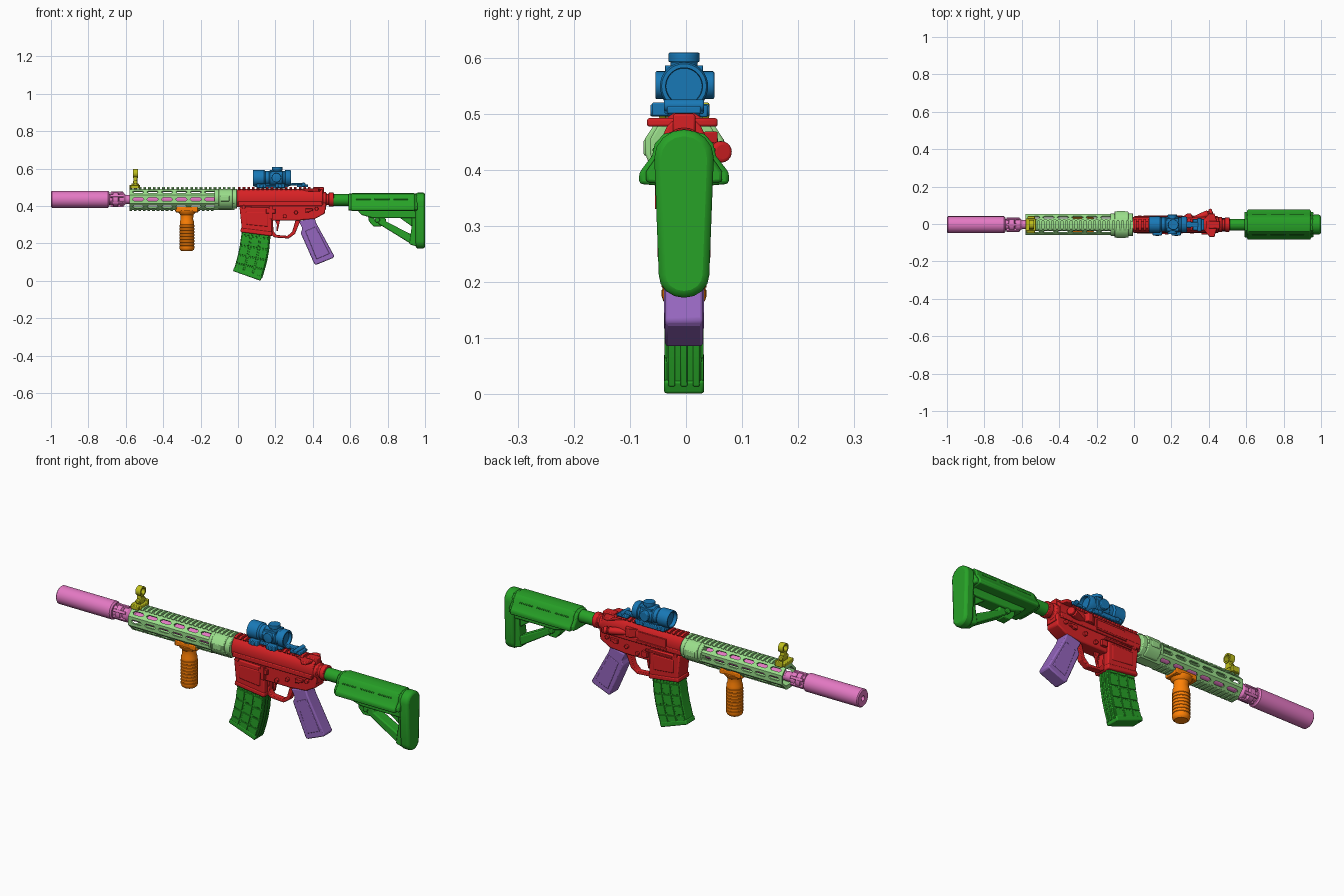
import bpy, bmesh
from math import sin, cos, pi, radians
from mathutils import Matrix, Vector

Y0 = -0.0035      # centre plane
BORE = 0.435      # barrel height

COLS = dict(pink=(.89, .47, .76), mint=(.6, .87, .54), yellow=(.74, .74, .13), orange=(1, .5, .05),
            red=(.84, .15, .16), green=(.17, .63, .17), purple=(.58, .4, .74), blue=(.12, .47, .71))
MATS = {}
for k, c in COLS.items():
    MATS[k] = bpy.data.materials.new(k)
    MATS[k].diffuse_color = (*[x ** 2.2 for x in c], 1)   # display to linear

PUT = {'x': lambda a, b, t: (t, a, b), 'y': lambda a, b, t: (a, t, b), 'z': lambda a, b, t: (a, b, t)}


def prism(axis, lo, hi, pts):
    """Outline in the two other axes, extruded along axis."""
    n = len(pts)
    v = [PUT[axis](a, b, t) for t in (lo, hi) for a, b in pts]
    f = [tuple(range(n)), tuple(range(n, 2 * n))]
    return v, f + [(i, (i + 1) % n, n + (i + 1) % n, n + i) for i in range(n)]


def box(x0, x1, y0, y1, z0, z1):
    return prism('z', z0, z1, [(x0, y0), (x1, y0), (x1, y1), (x0, y1)])


def lathe(axis, ca, cb, prof, n=28, phase=0, closed=False):
    """Profile of (position, radius) turned about an axis."""
    v = [PUT[axis](ca + r * cos(phase + 2 * pi * i / n), cb + r * sin(phase + 2 * pi * i / n), t)
         for t, r in prof for i in range(n)]
    m = len(prof)
    f = [(j * n + i, j * n + (i + 1) % n, (j + 1) % m * n + (i + 1) % n, (j + 1) % m * n + i)
         for j in range(m if closed else m - 1) for i in range(n)]
    if not closed:
        f += [tuple(range(n)), tuple(range((m - 1) * n, m * n))]
    return v, f


def turn(solid, mat):
    return [tuple(mat @ Vector(p)) for p in solid[0]], solid[1]


def build(name, col, bevel, *solids):
    v, f = [], []
    for sv, sf in solids:
        f += [tuple(i + len(v) for i in q) for q in sf]
        v += sv
    me = bpy.data.meshes.new(name)
    me.from_pydata(v, [], f)
    bm = bmesh.new()
    bm.from_mesh(me)
    bmesh.ops.recalc_face_normals(bm, faces=bm.faces)
    bm.to_mesh(me)
    bm.free()
    ob = bpy.data.objects.new(name, me)
    ob.location.y = Y0
    bpy.context.collection.objects.link(ob)
    if col:
        me.materials.append(MATS[col])
    if bevel:
        b = ob.modifiers.new('bevel', 'BEVEL')
        b.width, b.segments, b.limit_method, b.angle_limit = bevel, 2, 'ANGLE', radians(35)
    return ob


def rail(x0, x1, z, up=1, pitch=.024):
    """Toothed accessory rail."""
    def sec(h0, h1, h2, w0, w1):
        return [(-w0, z + up * h0), (-w1, z + up * h1), (-w0 * .85, z + up * h2),
                (w0 * .85, z + up * h2), (w1, z + up * h1), (w0, z + up * h0)]
    out = [prism('x', x0, x1, sec(-.012, -.006, -.001, .02, .022))]
    n = int((x1 - x0) / pitch)
    for i in range(n):
        a = x0 + (x1 - x0) * i / n
        out.append(prism('x', a, a + pitch * .58, sec(-.006, .002, .009, .022, .03)))
    return out


# Suppressor, muzzle device and barrel
build('suppressor', 'pink', 0, lathe('x', 0, BORE, [(-.9, .013), (-1, .013), (-1, .04), (-.995, .045), (-.695, .045),
      (-.688, .038), (-.688, .03), (-.67, .03), (-.667, .038), (-.642, .038), (-.636, .026), (-.625, .026)], 36))
build('muzzle_collar', 'pink', .002, lathe('x', 0, BORE, [(-.635, .028), (-.63, .034), (-.61, .034), (-.6, .024), (-.57, .024)]),
      *[turn(box(-.682, -.612, -.007, .007, .025, .041), Matrix.Translation((0, 0, BORE)) @ Matrix.Rotation(i * pi / 3, 4, 'X'))
        for i in range(6)])
build('barrel', 'pink', 0, lathe('x', 0, BORE, [(-.59, .022), (-.5, .024), (-.3, .026), (-.05, .028)]))

# Handguard: octagonal tube with slots cut through
guard = build('handguard', 'mint', 0, lathe('x', 0, BORE, [(-.58, .0605), (-.02, .0605), (-.02, .05), (-.58, .05)],
                                            8, pi / 8, True))
for k, ang in enumerate((0, pi / 4, -pi / 4)):
    slots = []
    for i in range(6):
        a, b = -.565 + i * .077, -.502 + i * .077
        cap = [(a, 0), (a + .01, -.009), (b - .01, -.009), (b, 0), (b - .01, .009), (a + .01, .009)]
        slots.append(turn(prism('y', -.12, .12, cap),
                          Matrix.Translation((0, 0, BORE)) @ Matrix.Rotation(ang, 4, 'X')))
    cutter = build(f'slot_cutter_{k}', None, 0, *slots)
    cutter.hide_render = True
    cutter.hide_set(True)
    m = guard.modifiers.new('slots', 'BOOLEAN')
    m.object, m.operation = cutter, 'DIFFERENCE'
build('handguard_top_rail', 'mint', 0, *rail(-.58, -.005, .491))
build('handguard_bottom_rail', 'mint', 0, *rail(-.58, -.12, .383, -1))
collar = [(-.035, .385), (-.06, .405), (-.07, .43), (-.07, .455), (-.055, .478), (-.03, .49)]
collar += [(-y, z) for y, z in reversed(collar)]
build('handguard_collar', 'mint', .004, prism('x', -.105, -.03, collar),
      prism('x', -.125, -.005, [(y * .87, BORE + (z - BORE) * .97) for y, z in collar]),
      *[box(-.095, -.045, s * .06 - .012, s * .06 + .012, .425, .455) for s in (-1, 1)])

# Front sight
build('front_sight', 'yellow', .003, box(-.58, -.525, -.034, .034, .493, .513), box(-.57, -.53, .03, .045, .492, .52),
      box(-.575, -.53, -.045, -.03, .492, .512),
      prism('x', -.56, -.538, [(-.02, .51), (.02, .51), (.013, .56), (-.013, .56)]),
      lathe('y', -.549, .528, [(-.026, .012), (.026, .012)], 16))
build('front_sight_ring', 'yellow', 0, lathe('x', 0, .574, [(-.562, .024), (-.534, .024), (-.534, .016), (-.562, .016)], 24, 0, True),
      lathe('z', -.548, 0, [(.55, .004), (.577, .003)], 8))

# Vertical foregrip with ribs
ribs = [(.16, .03), (.166, .037)]
for i in range(8):
    z = .175 + i * .016
    ribs += [(z, .04), (z + .011, .04), (z + .0125, .038), (z + .0145, .038)]
ribs += [(.315, .038), (.33, .033), (.352, .035), (.366, .048), (.376, .05)]
build('foregrip', 'orange', 0, lathe('z', -.273, 0, ribs))
build('foregrip_mount', 'orange', .004, box(-.335, -.21, -.034, .034, .366, .384),
      *[box(-.33, -.215, s * .033 - .006, s * .033 + .006, .368, .394) for s in (-1, 1)])

# Receiver
up = [(-.034, .395), (-.041, .42), (-.041, .455), (-.03, .478), (-.02, .488)]
build('upper_receiver', 'red', .004, prism('x', -.01, .455, up + [(-y, z) for y, z in reversed(up)]),
      prism('y', -.045, .045, [(.0, .40), (.0, .425), (.45, .425), (.45, .40)]))
build('receiver_rail', 'red', 0, *rail(0, .4, .492))
build('lower_receiver', 'red', .006, prism('y', -.036, .036, [(-.002, .42), (.01, .395), (.022, .31), (.185, .322),
      (.33, .322), (.345, .325), (.41, .33), (.465, .36), (.47, .42)]))
build('magazine_well', 'red', .006, prism('y', -.044, .044, [(.008, .395), (.02, .28), (.016, .26), (.178, .24), (.182, .26), (.18, .39)]),
      prism('y', -.047, .047, [(.016, .283), (.013, .26), (.182, .238), (.184, .262)]),
      prism('y', -.046, .046, [(.04, .3), (.16, .288), (.16, .37), (.04, .37)]))
build('trigger_guard', 'red', .003, prism('y', -.016, .016, [(.17, .25), (.197, .231), (.27, .226), (.305, .25), (.335, .325),
      (.308, .325), (.29, .264), (.265, .24), (.205, .245), (.19, .265), (.186, .325), (.17, .325)]))
build('trigger', 'red', .002, prism('y', -.006, .006, [(.198, .325), (.208, .3), (.205, .268), (.212, .264), (.22, .3), (.225, .325)]))
build('charging_handle', 'red', .004, prism('z', .477, .492, [(.34, -.022), (.375, -.03), (.405, -.066), (.43, -.066),
      (.44, -.03), (.44, .03), (.43, .06), (.405, .06), (.375, .03), (.34, .022)]),
      box(.40, .46, -.02, .02, .462, .5))
assist = Matrix.Translation((.385, .055, .432)) @ Matrix.Rotation(radians(22), 4, 'Z')
build('forward_assist', 'red', .003, turn(lathe('x', 0, 0, [(-.09, .014), (-.02, .018), (.012, .018), (.012, .013), (.02, .013),
      (.02, .019), (.035, .019), (.038, .015)], 20), assist),
      prism('z', .425, .468, [(.25, .035), (.285, .06), (.305, .06), (.315, .035)]))
build('ejection_cover', 'red', .002, box(.085, .245, .038, .045, .418, .462), box(.08, .25, .036, .05, .409, .419))
build('receiver_controls', 'red', .002, box(.15, .2, -.05, -.03, .36, .385), box(.165, .185, -.052, -.03, .33, .4),
      box(.19, .22, .03, .05, .34, .37), box(.05, .2, .04, .05, .375, .385),
      prism('y', -.052, .048, [(.36, .365), (.4, .375), (.4, .386), (.36, .386)]),
      *[lathe('y', x, z, [(-.048, .01), (.048, .01)], 14) for x, z in ((.03, .395), (.25, .345), (.31, .365), (.42, .385), (.375, .375))])
build('stock_nut', 'red', .002, lathe('x', 0, BORE, [(.44, .04), (.47, .04), (.474, .03), (.484, .03), (.487, .038),
      (.51, .038), (.512, .03)], 20), box(.45, .47, -.03, .03, .38, .44))

# Pistol grip
grip = [(.325, .318), (.408, .338), (.42, .305), (.515, .132), (.508, .122), (.418, .085), (.408, .09), (.335, .255), (.345, .28)]
build('pistol_grip', 'purple', .012, prism('y', -.034, .034, grip))
build('pistol_grip_panels', 'purple', .003, prism('y', -.036, .036, [(.36, .265), (.415, .29), (.49, .145), (.42, .115)]))

# Magazine: curved core, grid of raised pads, floor plate
front = [(.022, .29), (.018, .245), (.01, .19), (.0, .14), (-.012, .095), (-.022, .06)]
back = [(.17, .28), (.168, .225), (.162, .165), (.152, .11), (.139, .06), (.125, .015)]


def mag(row, s):
    k = min(int(row), 4)
    t = row - k
    f, b = Vector(front[k]).lerp(Vector(front[k + 1]), t), Vector(back[k]).lerp(Vector(back[k + 1]), t)
    return tuple(f.lerp(b, s))


build('magazine', 'green', .006, prism('y', -.0315, .0315, front + back[::-1]))
build('magazine_pads', 'green', .002, *[prism('y', -.035, .035, [mag(i + .06, s0), mag(i + .06, s1), mag(i + .94, s1), mag(i + .94, s0)])
      for i in range(5) for s0, s1 in ((.02, .31), (.36, .64), (.69, .98))])
build('magazine_spine', 'green', .002, *[prism('y', y - .006, y + .006, [mag(r, s) for r in range(6) for s in (1.03,)]
      + [mag(r, .95) for r in range(5, -1, -1)]) for y in (-.022, 0, .022)])
build('magazine_floor', 'green', .005, prism('y', -.036, .036, [(-.027, .052), (.12, 0), (.13, .024), (-.02, .075)]))

# Stock
build('buffer_tube', 'green', 0, lathe('x', 0, BORE - .003, [(.505, .031), (.8, .031)]))
body = [(-.046, .372), (-.08, .375), (-.08, .395), (-.057, .425), (-.052, .447), (-.036, .464), (-.015, .469)]
body += [(-y, z) for y, z in reversed(body)]
build('stock_body', 'green', .006, prism('x', .605, .945, body),
      prism('x', .59, .96, [(y * .85, .42 + (z - .42) * .94) for y, z in body]))
build('stock_side_ridges', 'green', .002, *[box(.63 + i * .1, .71 + i * .1, -.056, .056, .432, .439) for i in range(3)])
build('stock_frame', 'green', .006, prism('y', -.034, .034, [(.64, .375), (.66, .352), (.72, .335), (.96, .335), (.96, .375)]),
      prism('y', -.028, .028, [(.745, .335), (.75, .305), (.92, .2), (.96, .2), (.95, .235), (.79, .318), (.79, .335)]),
      prism('y', -.03, .03, [(.93, .375), (.93, .3), (.915, .195), (.97, .18), (.97, .375)]),
      prism('y', -.02, .02, [(.86, .34), (.93, .34), (.93, .29)]))
build('stock_lever', 'green', .003, prism('y', -.022, .022, [(.695, .345), (.7, .318), (.725, .29), (.765, .29), (.77, .31), (.735, .315), (.725, .345)]),
      lathe('y', .745, .325, [(-.034, .014), (.034, .014)], 16))
arc = [(.053 * cos(a * pi / 8), .422 + .05 * sin(a * pi / 8)) for a in range(9)]
arc += [(-.045 * cos(a * pi / 8), .212 - .04 * sin(a * pi / 8)) for a in range(9)]
build('butt_pad', 'green', .012, prism('x', .95, 1, arc))

# Optic
build('optic_tube', 'blue', 0, lathe('x', 0, .549, [(.098, .035), (.08, .037), (.08, .042), (.083, .044), (.138, .044), (.146, .037),
      (.165, .037), (.17, .042), (.235, .042), (.24, .038), (.25, .038), (.253, .043), (.278, .043), (.283, .04), (.283, .033), (.268, .032)], 32))
build('optic_turrets', 'blue', .002, lathe('z', .21, 0, [(.58, .024), (.592, .024), (.593, .028), (.607, .028), (.609, .026)], 24),
      lathe('y', .205, .551, [(-.051, .022), (-.05, .025), (.052, .025), (.054, .022)], 24),
      box(.175, .24, -.034, .034, .53, .586))
build('optic_mount', 'blue', .003, box(.09, .27, -.035, .035, .5, .512), box(.11, .25, -.022, .022, .505, .53),
      *[box(x, x + .05, -.057, -.028, .496, .52) for x in (.1, .2)], box(.1, .26, .028, .042, .494, .515),
      *[lathe('y', x, .506, [(-.06, .011), (.045, .011)], 12) for x in (.125, .225)])
build('folded_rear_sight', 'blue', .003, box(.315, .375, -.03, .03, .5, .514), box(.285, .36, -.013, .013, .51, .522),
      lathe('z', .295, 0, [(.509, .018), (.52, .018)], 16), lathe('y', .35, .515, [(-.036, .011), (.036, .011)], 14))

# Smooth shading with sharp edges kept
bpy.ops.object.select_all(action='DESELECT')
for ob in bpy.data.objects:
    if not ob.hide_render:
        ob.select_set(True)
        bpy.context.view_layer.objects.active = ob
bpy.ops.object.shade_smooth_by_angle(angle=radians(32))
